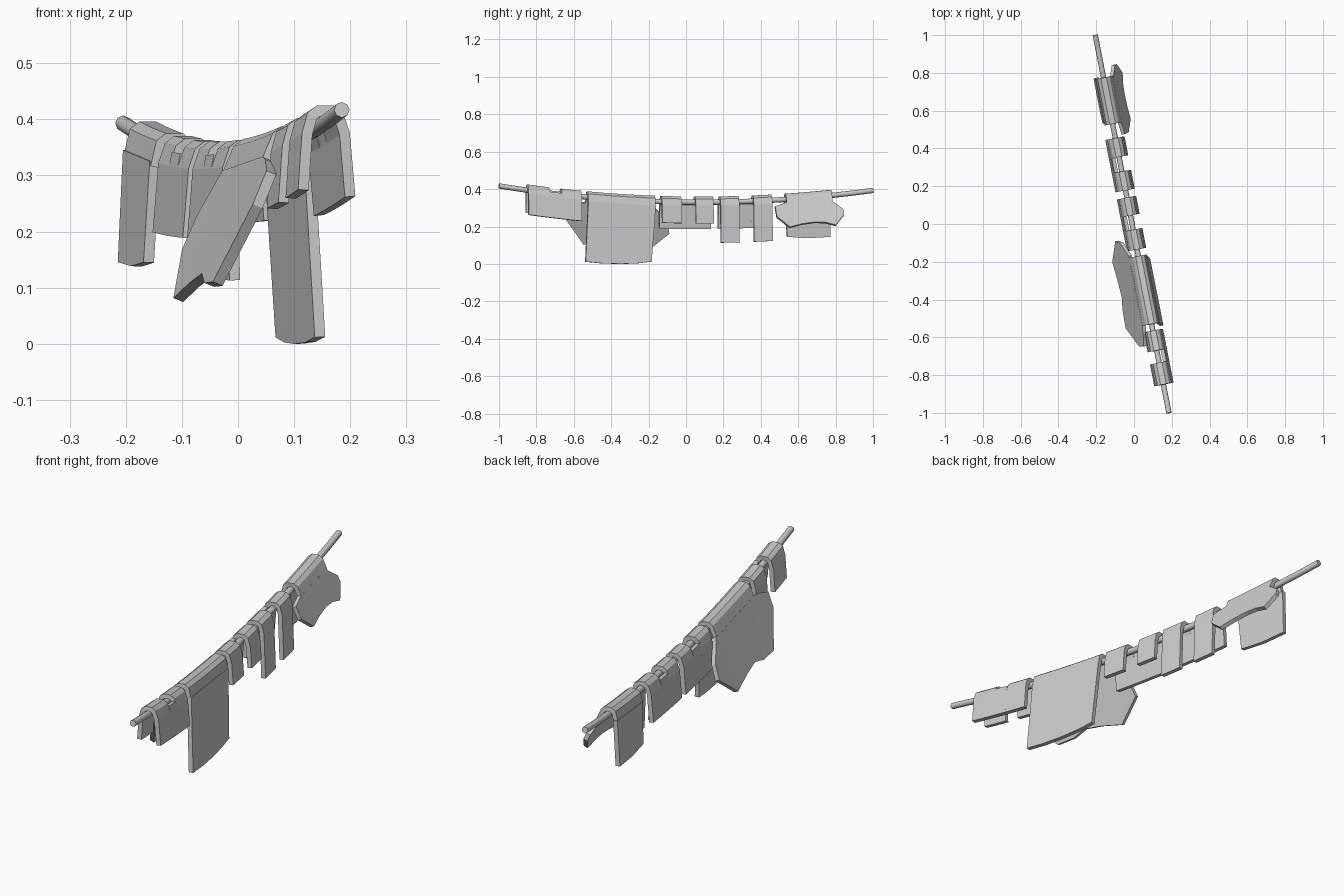
import bpy, bmesh, math
from mathutils import Vector

if "Cube" in bpy.data.objects:
    bpy.data.objects.remove(bpy.data.objects["Cube"])

THICK = 0.019


def sag(y):
    return 0.33 - 0.012 * y + 0.075 * y * y


def place(s, u, dz):
    """s: along the line, u: sideways offset, dz: height above the line."""
    return Vector((-0.195 * s - 0.01 + u * 0.982, s + 0.19 * u, sag(s) + dz))


def strip(bm, s0, s1, path, n=2):
    """Band of cloth following a (u, dz) path across the line."""
    cols = [[bm.verts.new(place(s0 + (s1 - s0) * i / n, u, dz)) for u, dz in path]
            for i in range(n + 1)]
    for a, b in zip(cols, cols[1:]):
        for j in range(len(path) - 1):
            bm.faces.new((a[j], b[j], b[j + 1], a[j + 1]))


def panel(bm, outline, u0, k):
    """Hanging flap with a (y, z) outline, leaning out by slope k."""
    verts = []
    for y, z in outline:
        drop = sag(y) - z
        u = u0 + k * drop
        v = place(y - 0.19 * u, u, 0)
        v.z = z
        verts.append(bm.verts.new(v))
    f = bm.faces.new(verts)
    bmesh.ops.triangulate(bm, faces=[f])


def finish(name, bm):
    me = bpy.data.meshes.new(name)
    bm.to_mesh(me)
    bm.free()
    ob = bpy.data.objects.new(name, me)
    bpy.context.collection.objects.link(ob)
    m = ob.modifiers.new("thickness", 'SOLIDIFY')
    m.thickness = THICK
    m.offset = 0
    m.use_even_offset = True


ARCH = [(-0.024, 0.012), (-0.012, 0.021), (0.012, 0.021), (0.024, 0.012)]


def trousers(name, legs, leg_side, leg_drop, waist_drop):
    """Two legs folded over the line, joined by a waist on the other side."""
    bm = bmesh.new()
    d = leg_side
    path = ([(-d * 0.045, -waist_drop), (-d * 0.035, -0.02)]
            + [(d * u, z) for u, z in ARCH]
            + [(d * 0.033, -0.02), (d * 0.04, -leg_drop)])
    for s0, s1 in legs:
        strip(bm, s0, s1, path)
    strip(bm, legs[0][1], legs[1][0], [(-d * 0.045, -waist_drop), (-d * 0.035, -0.02),
                                       (-d * 0.03, 0.005)])
    finish(name, bm)


def shirt(name, s0, s1, top_side, body, top):
    """Body folded over the line, sleeves and neck on the other side."""
    bm = bmesh.new()
    d = top_side
    strip(bm, s0, s1, [(-d * 0.034, -0.03)] + [(d * u, z) for u, z in ARCH]
          + [(d * 0.042, -0.03)], 4)
    panel(bm, body, -d * 0.033, -d * 0.05)
    panel(bm, top, d * 0.03, d * 0.4)
    finish(name, bm)


# sagging line
cu = bpy.data.curves.new("clothes_line", 'CURVE')
cu.dimensions = '3D'
cu.bevel_depth = 0.014
cu.bevel_resolution = 2
cu.use_fill_caps = True
sp = cu.splines.new('POLY')
N = 16
sp.points.add(N)
for i in range(N + 1):
    sp.points[i].co = (*place(-1 + 2 * i / N, 0, 0), 1)
line = bpy.data.objects.new("clothes_line", cu)
bpy.context.collection.objects.link(line)

# trousers and shorts
trousers("small_shorts", [(-0.85, -0.735), (-0.67, -0.565)], -1, 0.12, 0.132)
trousers("middle_shorts", [(-0.135, -0.03), (0.045, 0.14)], 1, 0.113, 0.143)
trousers("long_trousers", [(0.178, 0.278), (0.355, 0.455)], 1, 0.217, 0.142)

# large shirt
shirt("large_shirt", -0.53, -0.17, -1,
      [(-0.523, 0.335), (-0.538, 0.012), (-0.45, 0.003), (-0.35, 0.0),
       (-0.26, 0.003), (-0.185, 0.012), (-0.163, 0.31)],
      [(-0.53, 0.33), (-0.58, 0.325), (-0.647, 0.305), (-0.647, 0.245), (-0.55, 0.107),
       (-0.46, 0.105), (-0.39, 0.122), (-0.30, 0.105), (-0.20, 0.078),
       (-0.09, 0.165), (-0.10, 0.225), (-0.17, 0.305)])

# small shirt
shirt("small_shirt", 0.53, 0.775, 1,
      [(0.53, 0.325), (0.54, 0.145), (0.65, 0.138), (0.77, 0.145), (0.775, 0.345)],
      [(0.535, 0.325), (0.475, 0.305), (0.485, 0.25), (0.555, 0.195), (0.62, 0.212),
       (0.69, 0.222), (0.745, 0.22), (0.80, 0.205), (0.845, 0.262), (0.84, 0.29),
       (0.77, 0.34)])
